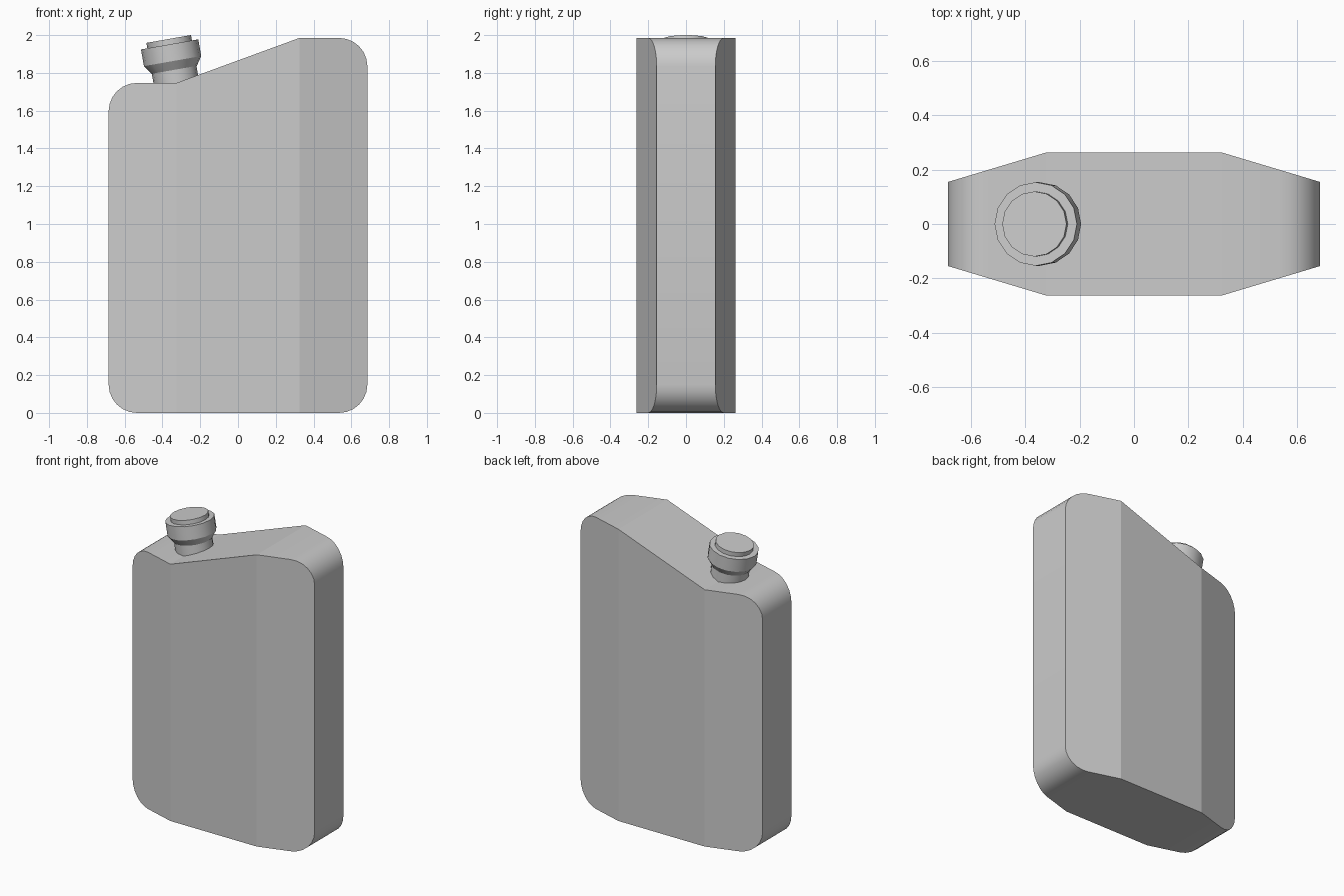
import bpy, bmesh, math
from mathutils import Matrix, Vector

if "Cube" in bpy.data.objects:
    bpy.data.objects.remove(bpy.data.objects["Cube"])

W, R, FOLD = 0.685, 0.15, 0.325          # half width, corner radius, panel fold
TOP_L, TOP_R = 1.747, 1.985              # shoulder heights


def depth(x):
    t = max(0, (abs(x) - FOLD) / (W - FOLD))
    return 0.263 - 0.108 * t


def corner(cx, cz, start, n=6):
    return [(cx + R * math.cos(math.radians(start + 90 * i / n)),
             cz + R * math.sin(math.radians(start + 90 * i / n))) for i in range(n + 1)]


def finish(bm, name):
    bmesh.ops.recalc_face_normals(bm, faces=bm.faces[:])
    me = bpy.data.meshes.new(name)
    bm.to_mesh(me)
    bm.free()
    ob = bpy.data.objects.new(name, me)
    bpy.context.collection.objects.link(ob)
    return ob


# Flask body: outline in xz, split into three panels front and back
right = corner(W - R, R, 270) + corner(W - R, TOP_R - R, 0)
left = corner(R - W, TOP_L - R, 90) + corner(R - W, R, 180)
outline = [(FOLD, 0)] + right + [(FOLD, TOP_R), (-FOLD, TOP_L)] + left + [(-FOLD, 0)]
bm = bmesh.new()
rims = [[bm.verts.new((x, s * depth(x), z)) for x, z in outline] for s in (-1, 1)]
n, k = len(outline), len(right)
for i in range(n):
    j = (i + 1) % n
    bm.faces.new((rims[0][i], rims[0][j], rims[1][j], rims[1][i])).smooth = True
for rim in rims:
    bm.faces.new(rim[:k + 2])
    bm.faces.new((rim[0], rim[k + 1], rim[k + 2], rim[-1]))
    bm.faces.new(rim[k + 2:])
bm.normal_update()
for e in bm.edges:
    if e.calc_face_angle(0) > math.radians(19) or not all(f.smooth for f in e.link_faces):
        e.smooth = False
finish(bm, "flask_body")


# Tilted neck and cap, turned from (radius, height) profiles
def lathe(name, profile, sides=16):
    bm = bmesh.new()
    rings = [[bm.verts.new((r * math.cos(2 * math.pi * i / sides),
                            r * math.sin(2 * math.pi * i / sides), h)) for i in range(sides)]
             for r, h in profile]
    for a, b in zip(rings, rings[1:]):
        for i in range(sides):
            j = (i + 1) % sides
            bm.faces.new((a[i], a[j], b[j], b[i]))
    bm.faces.new(rings[0])
    bm.faces.new(rings[-1])
    ob = finish(bm, name)
    ob.matrix_world = Matrix.Translation((-0.362, 0, 1.951)) @ Matrix.Rotation(math.radians(-10), 4, 'Y')
    bpy.ops.object.select_all(action='DESELECT')
    ob.select_set(True)
    bpy.context.view_layer.objects.active = ob
    bpy.ops.object.shade_smooth_by_angle(angle=math.radians(30))
    return ob


lathe("neck", [(0.12, -0.22), (0.12, -0.125)])
lathe("cap", [(0.122, -0.137), (0.154, -0.09), (0.154, 0), (0.12, 0), (0.12, 0.029)])
